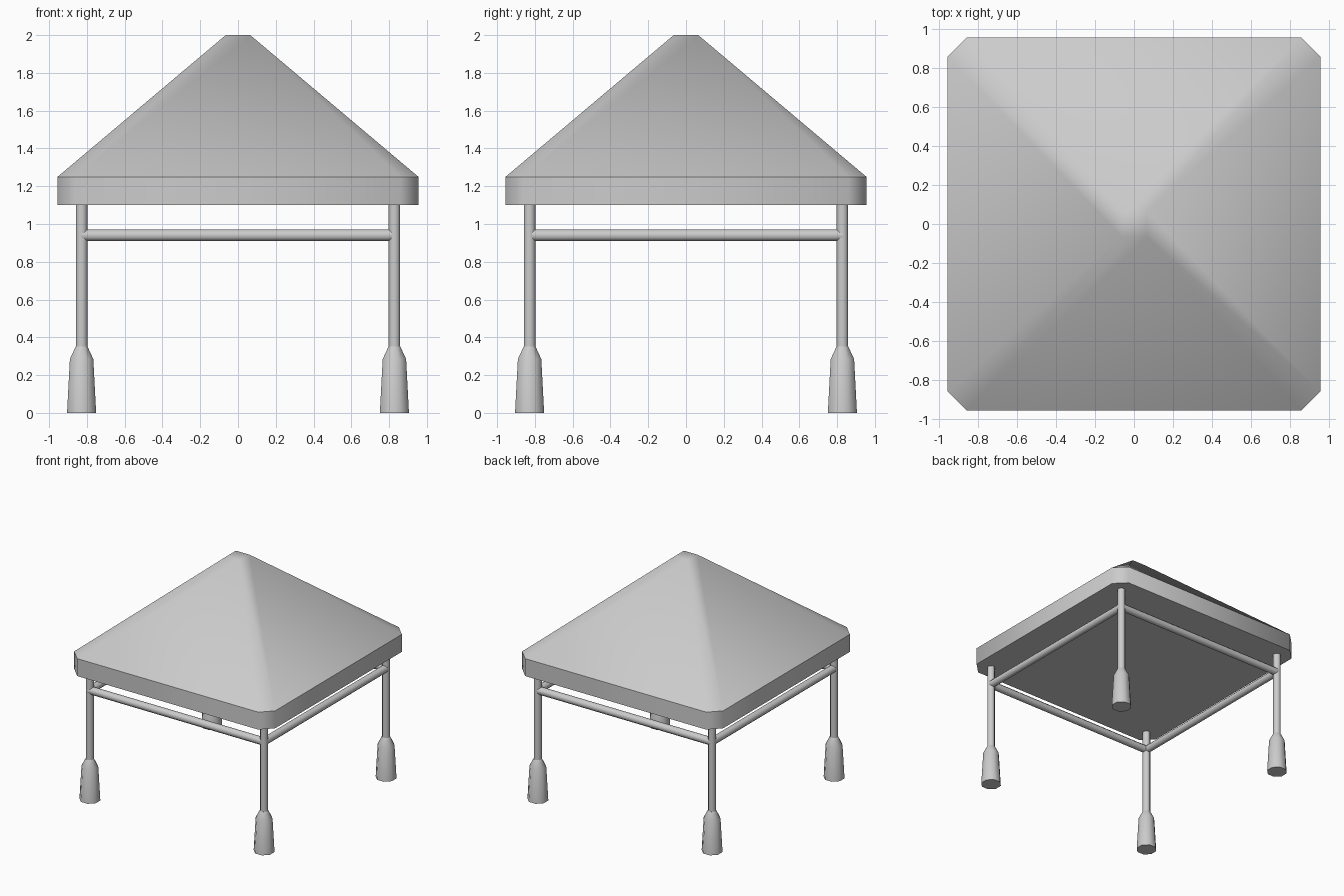
import bpy, bmesh, math
from mathutils import Vector, Matrix

if "Cube" in bpy.data.objects:
    bpy.data.objects.remove(bpy.data.objects["Cube"])

P = 0.828      # post offset from centre
SIDES = 8
K = 1 / math.cos(math.pi / SIDES)   # flat-to-flat radius -> vertex radius


def finish(bm, name):
    bmesh.ops.recalc_face_normals(bm, faces=bm.faces[:])
    me = bpy.data.meshes.new(name)
    bm.to_mesh(me)
    bm.free()
    ob = bpy.data.objects.new(name, me)
    bpy.context.collection.objects.link(ob)
    bpy.ops.object.select_all(action='DESELECT')
    ob.select_set(True)
    bpy.context.view_layer.objects.active = ob
    bpy.ops.object.shade_smooth_by_angle(angle=math.radians(47))
    return ob


def turned(name, profile, matrix):
    """Eight-sided solid from (radius, height) pairs."""
    bm = bmesh.new()
    rings = []
    for r, z in profile:
        ring = []
        for i in range(SIDES):
            a = (i + 0.5) * math.tau / SIDES
            ring.append(bm.verts.new(matrix @ Vector((r * K * math.cos(a), r * K * math.sin(a), z))))
        rings.append(ring)
    for lo, hi in zip(rings, rings[1:]):
        for i in range(SIDES):
            j = (i + 1) % SIDES
            bm.faces.new((lo[i], lo[j], hi[j], hi[i]))
    bm.faces.new(rings[0])
    bm.faces.new(rings[-1])
    return finish(bm, name)


# Canopy: chamfered square skirt rising to a small flat peak
bm = bmesh.new()
A, C, T = 0.955, 0.86, 0.065
outline = [(C, -A), (A, -C), (A, C), (C, A), (-C, A), (-A, C), (-A, -C), (-C, -A)]
low = [bm.verts.new((x, y, 1.10)) for x, y in outline]
eave = [bm.verts.new((x, y, 1.25)) for x, y in outline]
peak = [bm.verts.new((x * T, y * T, 2.0)) for x, y in ((1, -1), (1, 1), (-1, 1), (-1, -1))]
for i in range(8):
    j = (i + 1) % 8
    bm.faces.new((low[i], low[j], eave[j], eave[i]))
for k in range(4):
    a, b, c = 2 * k, 2 * k + 1, (2 * k + 2) % 8
    bm.faces.new((eave[a], eave[b], peak[k]))
    bm.faces.new((eave[b], eave[c], peak[(k + 1) % 4], peak[k]))
bm.faces.new(low)
bm.faces.new(peak)
finish(bm, "canopy")

# Posts with weighted feet, and a rail along each side
for k, (sx, sy) in enumerate(((1, -1), (1, 1), (-1, 1), (-1, -1))):
    at = Matrix.Translation((sx * P, sy * P, 0))
    turned(f"post_{k + 1}", [(0.03, 0.34), (0.03, 1.11)], at)
    turned(f"foot_{k + 1}", [(0.077, 0), (0.062, 0.285), (0.031, 0.352)], at)
    side = (Matrix.Rotation(k * math.pi / 2, 4, 'Z') @ Matrix.Translation((0, -P, 0.94))
            @ Matrix.Rotation(math.pi / 2, 4, 'Y'))
    turned(f"rail_{k + 1}", [(0.03, -P), (0.03, P)], side)
